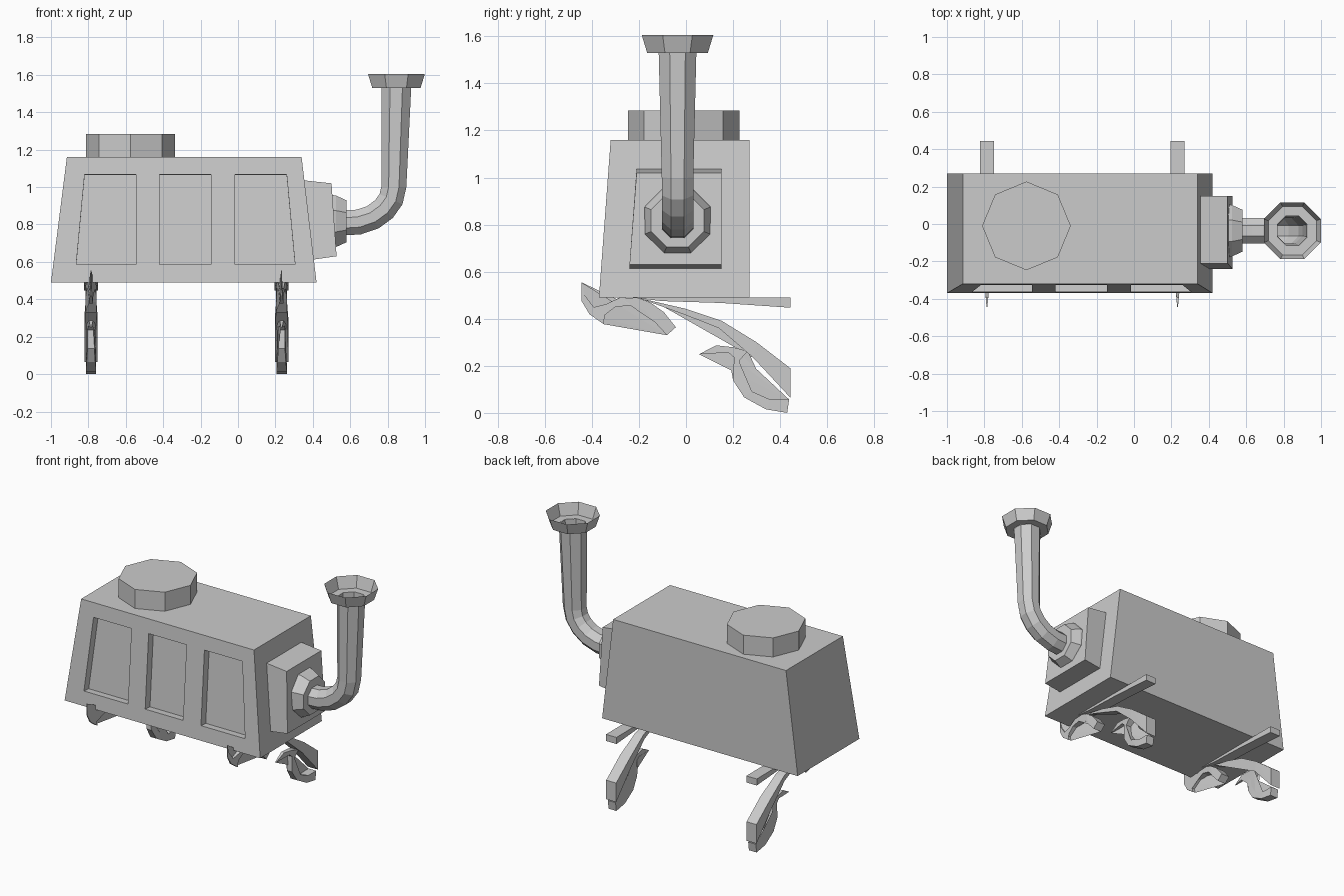
import bpy, bmesh, math
from mathutils import Vector

if "Cube" in bpy.data.objects:
    bpy.data.objects.remove(bpy.data.objects["Cube"])


def loft(name, rings, caps=True):
    """Join equal-length rings of points into a flat-shaded skin."""
    bm = bmesh.new()
    rows = [[bm.verts.new(p) for p in ring] for ring in rings]
    n = len(rows[0])
    for a, b in zip(rows, rows[1:]):
        for i in range(n):
            j = (i + 1) % n
            bm.faces.new((a[i], a[j], b[j], b[i]))
    if caps:
        ends = [bm.faces.new(rows[0]), bm.faces.new(rows[-1])]
        if n > 8:
            bmesh.ops.triangulate(bm, faces=ends)
    bmesh.ops.recalc_face_normals(bm, faces=bm.faces)
    mesh = bpy.data.meshes.new(name)
    bm.to_mesh(mesh)
    bm.free()
    obj = bpy.data.objects.new(name, mesh)
    bpy.context.collection.objects.link(obj)
    return obj


def octagon(center, u, v, apothem):
    """Octagon with flats facing the u and v axes."""
    r = apothem / math.cos(math.pi / 8)
    c, u, v = Vector(center), Vector(u), Vector(v)
    return [c + r * (math.cos(a) * u + math.sin(a) * v)
            for a in ((k + 0.5) * math.pi / 4 for k in range(8))]


def rect(x0, x1, y0, y1, z):
    return [(x0, y0, z), (x1, y0, z), (x1, y1, z), (x0, y1, z)]


X, Y, Z = (1, 0, 0), (0, 1, 0), (0, 0, 1)
PY = -0.036  # centre line of the pipe

# Tapered body with a vertical back
body = loft("body", [rect(-1, 0.42, -0.37, 0.27, 0.49),
                     rect(-0.915, 0.34, -0.32, 0.27, 1.16)])

# Three recessed front panels, cut square to the sloping front
slope = 0.05 / 0.67
for bl, br, tl, tr in ((-0.865, -0.545, -0.82, -0.545),
                       (-0.42, -0.145, -0.42, -0.145),
                       (-0.015, 0.305, -0.015, 0.26)):
    rings = []
    for d in (-0.05, 0.05):
        rings.append([(x, -0.37 + (z - 0.49) * slope + d, z - d * slope)
                      for x, z in ((bl, 0.585), (br, 0.585), (tr, 1.067), (tl, 1.067))])
    cutter = loft("panel_cutter", rings)
    cutter.hide_render = True
    mod = body.modifiers.new("panel", "BOOLEAN")
    mod.operation, mod.solver, mod.object = "DIFFERENCE", "EXACT", cutter
    bpy.context.view_layer.objects.active = body
    bpy.ops.object.modifier_apply(modifier=mod.name)
    bpy.data.objects.remove(cutter)

# Octagonal roof hatch, corners on the axes
loft("roof_hatch", [[(-0.575 + 0.237 * math.cos(k * math.pi / 4),
                      -0.01 + 0.237 * math.sin(k * math.pi / 4), z) for k in range(8)]
                    for z in (1.15, 1.285)])

# Mounting block on the sloping end
loft("pipe_mount", [
    [(0.40, -0.24, 0.612), (0.40, 0.15, 0.612), (0.34, 0.15, 1.037), (0.34, -0.21, 1.037)],
    [(0.527, -0.24, 0.63), (0.527, 0.15, 0.63), (0.50, 0.15, 1.02), (0.50, -0.21, 1.02)]])

# Octagonal flange
loft("pipe_flange", [octagon((x, PY, 0.817), Y, Z, a)
                     for x, a in ((0.50, 0.142), (0.525, 0.137), (0.58, 0.112))])

# Bent, slightly flaring pipe
path = [(0.56, 0.808), (0.645, 0.813), (0.72, 0.838), (0.78, 0.882),
        (0.818, 0.935), (0.833, 1.0), (0.846, 1.53)]
rings = []
for i, (x, z) in enumerate(path):
    if i == 0:
        t = Vector((1, 0, 0))
    elif i == len(path) - 1:
        t = Vector((0, 0, 1))
    else:
        (x0, z0), (x1, z1) = path[i - 1], path[i + 1]
        t = Vector((x1 - x0, 0, z1 - z0)).normalized()
        if i == 5:
            t = Vector((0.02, 0, 1)).normalized()
    rings.append(octagon((x, PY, z), (-t.z, 0, t.x), Y, 0.08 if i == 6 else 0.067))
loft("pipe", rings, caps=False)

# Open cup at the pipe mouth
loft("pipe_rim", [octagon((0.847, PY, z), X, Y, a)
                  for z, a in ((1.53, 0.08), (1.53, 0.129), (1.605, 0.152))], caps=False)

# Leg part profiles (y, z), with width ramp: (y_narrow, half_narrow, y_wide, half_wide)
bar = [(-0.25, 0.492), (0.443, 0.49), (0.443, 0.447), (0.15, 0.467), (-0.1, 0.475)]
spring = [(-0.2, 0.488), (0.0, 0.442), (0.15, 0.392), (0.3, 0.30), (0.443, 0.19),
          (0.443, 0.065), (0.285, 0.235), (0.14, 0.36), (0.0, 0.415), (-0.12, 0.465)]
front_scroll = [
    (-0.445, 0.555), (-0.43, 0.50), (-0.392, 0.449), (-0.34, 0.462), (-0.28, 0.49),
    (-0.2, 0.487), (-0.153, 0.47), (-0.094, 0.428), (-0.043, 0.364), (-0.081, 0.33),
    (-0.132, 0.385), (-0.174, 0.436), (-0.238, 0.457), (-0.302, 0.449), (-0.357, 0.406),
    (-0.35, 0.377), (-0.41, 0.419), (-0.443, 0.474)]
back_scroll = [
    (0.055, 0.249), (0.128, 0.287), (0.2, 0.279), (0.264, 0.262), (0.226, 0.223),
    (0.238, 0.151), (0.28, 0.091), (0.357, 0.057), (0.438, 0.057), (0.43, 0.0),
    (0.34, 0.015), (0.247, 0.066), (0.2, 0.138), (0.204, 0.236), (0.179, 0.257),
    (0.123, 0.253)]
parts = {"leg_bar": (bar, (-0.25, 0.037, 0.44, 0.038)),
         "leg_spring": (spring, (-0.2, 0.012, 0.3, 0.036)),
         "leg_front_scroll": (front_scroll, (-0.445, 0.002, -0.15, 0.03)),
         "leg_back_scroll": (back_scroll, (0.055, 0.003, 0.3, 0.028))}

# Two matching sets of legs
for side, cx in (("left", -0.786), ("right", 0.233)):
    for name, (profile, (ya, wa, yb, wb)) in parts.items():
        def half(y):
            return wa + (wb - wa) * min(1, max(0, (y - ya) / (yb - ya)))
        loft(f"{side}_{name}", [[(cx + s * half(y), y, z) for y, z in profile]
                                for s in (-1, 1)])
